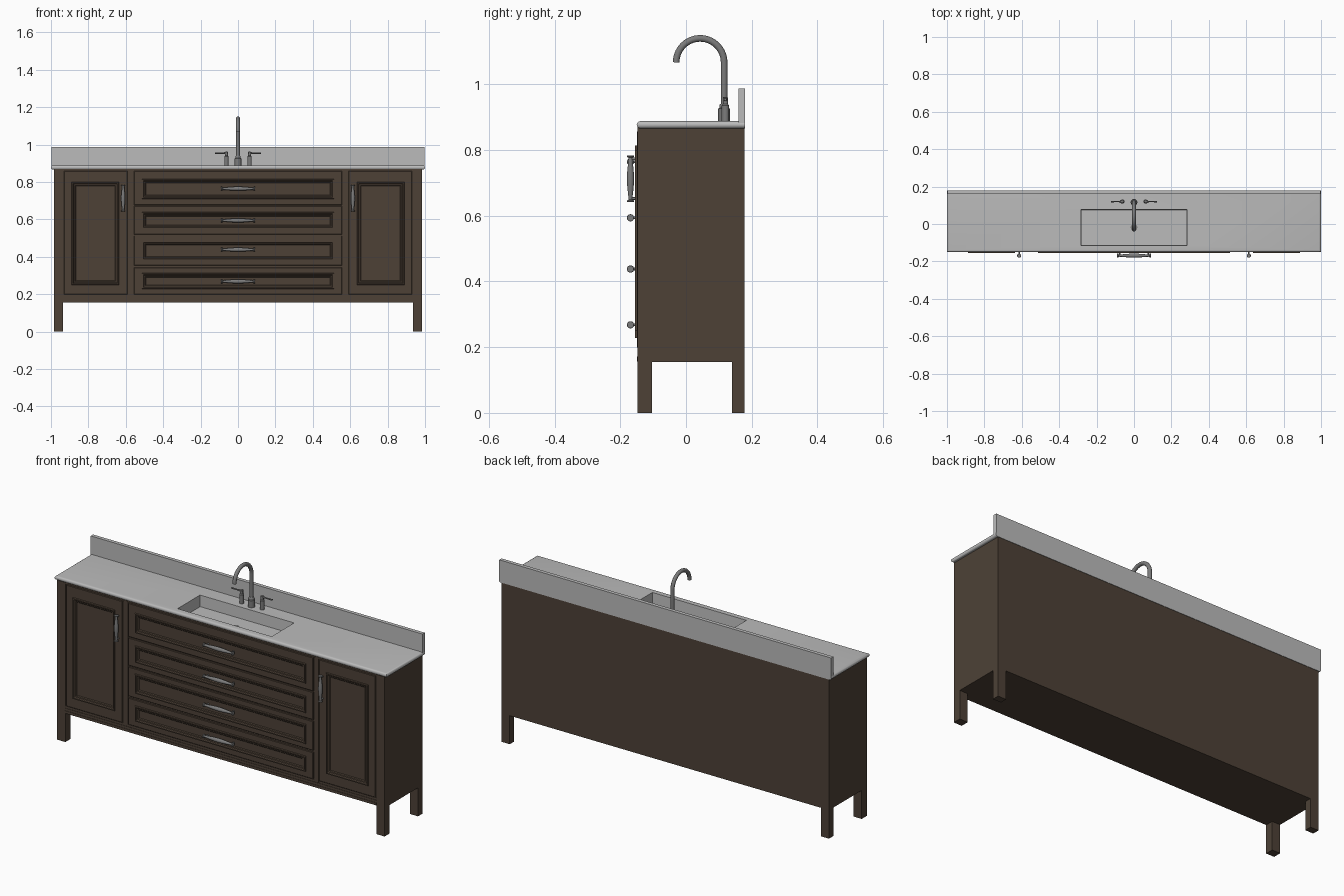
import bpy, bmesh
from math import pi, cos, sin
from mathutils import Matrix

if "Cube" in bpy.data.objects:
    bpy.data.objects.remove(bpy.data.objects["Cube"])


def material(name, rgb):
    m = bpy.data.materials.new(name)
    m.diffuse_color = (*rgb, 1)
    m.use_nodes = True
    m.node_tree.nodes["Principled BSDF"].inputs["Base Color"].default_value = m.diffuse_color
    return m


WOOD = material("dark_wood", (0.075, 0.053, 0.037))
STONE = material("pale_stone", (0.5, 0.5, 0.5))
METAL = material("metal", (0.2, 0.2, 0.2))


def finish(name, bm, mat, smooth=True):
    mesh = bpy.data.meshes.new(name)
    bm.to_mesh(mesh)
    bm.free()
    ob = bpy.data.objects.new(name, mesh)
    bpy.context.collection.objects.link(ob)
    mesh.materials.append(mat)
    if smooth:
        bpy.ops.object.select_all(action='DESELECT')
        ob.select_set(True)
        bpy.context.view_layer.objects.active = ob
        bpy.ops.object.shade_smooth_by_angle(angle=0.6)
    return ob


def loft(name, loops, mat, smooth=True):
    """Closed skin through a list of equal-length point loops."""
    bm = bmesh.new()
    rows = [[bm.verts.new(p) for p in lp] for lp in loops]
    n = len(rows[0])
    for a, b in zip(rows, rows[1:]):
        for i in range(n):
            j = (i + 1) % n
            bm.faces.new((a[i], a[j], b[j], b[i]))
    bm.faces.new(rows[0])
    bm.faces.new(rows[-1])
    bmesh.ops.recalc_face_normals(bm, faces=bm.faces)
    return finish(name, bm, mat, smooth)


def box(name, x, y, z, mat):
    loops = [[(x[0], y[0], h), (x[1], y[0], h), (x[1], y[1], h), (x[0], y[1], h)] for h in z]
    return loft(name, loops, mat, False)


def lathe(name, profile, loc, axis, mat, n=24):
    """Turned part: profile of (radius, distance along axis)."""
    rot = {'X': Matrix.Rotation(pi / 2, 4, 'Y'), 'Y': Matrix.Rotation(-pi / 2, 4, 'X'),
           'Z': Matrix.Identity(4)}[axis]
    loops = [[(r * cos(2 * pi * i / n), r * sin(2 * pi * i / n), h) for i in range(n)]
             for r, h in profile]
    ob = loft(name, loops, mat)
    ob.data.transform(Matrix.Translation(loc) @ rot)
    return ob


def panel(name, outer, inner):
    """Door or drawer front with a raised moulding around a sunk field."""
    steps = [(outer, 0, -.138), (outer, 0, -.1475), (outer, .002, -.149), (inner, 0, -.149),
             (inner, .002, -.1555), (inner, .008, -.1555), (inner, .012, -.150),
             (inner, .018, -.149), (inner, .022, -.145)]
    loops = []
    for (x0, x1, z0, z1), i, y in steps:
        loops.append([(x0 + i, y, z0 + i), (x1 - i, y, z0 + i),
                      (x1 - i, y, z1 - i), (x0 + i, y, z1 - i)])
    loft(name, loops, WOOD, False)


def pull(name, x, z, half, axis):
    """Spindle-shaped bar pull on two posts."""
    side = [(.010, 1), (.011, .97), (.010, .93), (.006, .90), (.0065, .75), (.009, .45), (.0105, .2)]
    prof = [(r, -t * half) for r, t in side] + [(.011, 0)] + [(r, t * half) for r, t in side[::-1]]
    lathe(name, prof, (x, -.169, z), axis, METAL, 20)
    for s in (-1, 1):
        d = s * half * .85
        loc = (x + d, -.169, z) if axis == 'X' else (x, -.169, z + d)
        lathe(name + "_post", [(.004, 0), (.004, .026)], loc, 'Y', METAL, 12)


# Cabinet carcass, open on top where the basin drops in
body = box("cabinet_body", (-.985, .985), (-.142, .178), (.155, .868), WOOD)
bm = bmesh.new()
bm.from_mesh(body.data)
top = [f for f in bm.faces if f.calc_center_median().z > .86]
bmesh.ops.delete(bm, geom=top, context='FACES_ONLY')
bm.to_mesh(body.data)
bm.free()

# Corner posts, legs and mid stiles
post = [(-.147, 0), (-.103, 0), (-.103, .155), (-.142, .155), (-.142, .868), (-.147, .868)]
for s in (-1, 1):
    loft("front_leg_post", [[(s * x, y, z) for y, z in post] for x in (.936, .985)], WOOD, False)
    box("back_leg", sorted((s * .936, s * .985)), (.14, .178), (0, .155), WOOD)
    box("mid_stile", sorted((s * .560, s * .588)), (-.1465, -.142), (.188, .862), WOOD)

# Stepped bottom rail and top rail
box("bottom_rail", (-.936, .936), (-.1495, -.142), (.157, .171), WOOD)
box("bottom_rail_step", (-.936, .936), (-.1475, -.142), (.171, .184), WOOD)
box("bottom_rail_cap", (-.936, .936), (-.1455, -.142), (.184, .196), WOOD)
box("top_rail", (-.936, .936), (-.146, -.142), (.860, .868), WOOD)

# Doors with upright pulls
for s in (-1, 1):
    panel("door", (*sorted((s * .93, s * .592)), .198, .858), (*sorted((s * .889, s * .636)), .25, .80))
    pull("door_pull", s * .614, .713, .071, 'Z')

# Drawer fronts: outer bottom/top, moulding bottom/top, pull height
for z0, z1, m0, m1, zp in ((.676, .858, .708, .815, .764), (.520, .670, .547, .638, .594),
                           (.353, .512, .379, .485, .438), (.198, .343, .227, .312, .268)):
    panel("drawer_front", (-.556, .556, z0, z1), (-.514, .514, m0, m1))
    pull("drawer_pull", 0, zp, .09, 'X')


# Countertop with bullnose edge and sunk basin, one continuous skin
def rect(hx, y0, y1, z):
    return [(-hx, y0, z), (hx, y0, z), (hx, y1, z), (-hx, y1, z)]


R = .011
loops = [rect(.28, -.112, .075, .827), rect(.283, -.115, .078, .888)]
for k in range(9):
    a = pi * k / 8
    e = R * (1 - sin(a))
    loops.append(rect(1 - e, -.15 + e, .18, .877 + R * cos(a)))
loops += [rect(.295, -.127, .09, .866), rect(.29, -.122, .085, .817)]
loft("countertop_with_basin", loops, STONE)

# Backsplash
box("backsplash", (-.998, .998), (.160, .18), (.880, .987), STONE)

# Drain
lathe("drain", [(.018, 0), (.018, .002), (.013, .003)], (0, -.018, .827), 'Z', METAL)

# Faucet base and collar
FY = .116
lathe("faucet_base", [(.018, .886), (.018, .926), (.0145, .928), (.0135, .938), (.011, .941)],
      (0, FY, 0), 'Z', METAL)

# Gooseneck spout
cv = bpy.data.curves.new("faucet_spout", 'CURVE')
cv.dimensions = '3D'
cv.bevel_depth = .0103
cv.bevel_resolution = 5
cv.use_fill_caps = True
pts = [(FY, .93)] + [(.043 + .073 * cos(pi * k / 28), 1.067 + .073 * sin(pi * k / 28)) for k in range(29)]
sp = cv.splines.new('POLY')
sp.points.add(len(pts) - 1)
for p, (y, z) in zip(sp.points, pts):
    p.co = (0, y, z, 1)
sp.use_smooth = True
cv.materials.append(METAL)
bpy.context.collection.objects.link(bpy.data.objects.new("faucet_spout", cv))

# Tap valves and levers
for s in (-1, 1):
    lathe("tap_valve", [(.0115, .886), (.0115, .936), (.008, .94), (.008, .960), (.005, .962)],
          (s * .062, .12, 0), 'Z', METAL)
    lathe("tap_lever", [(.005, s * -.008), (.005, s * .01), (.0035, s * .02), (.004, s * .061)],
          (s * .062, .12, .954), 'X', METAL, 14)
